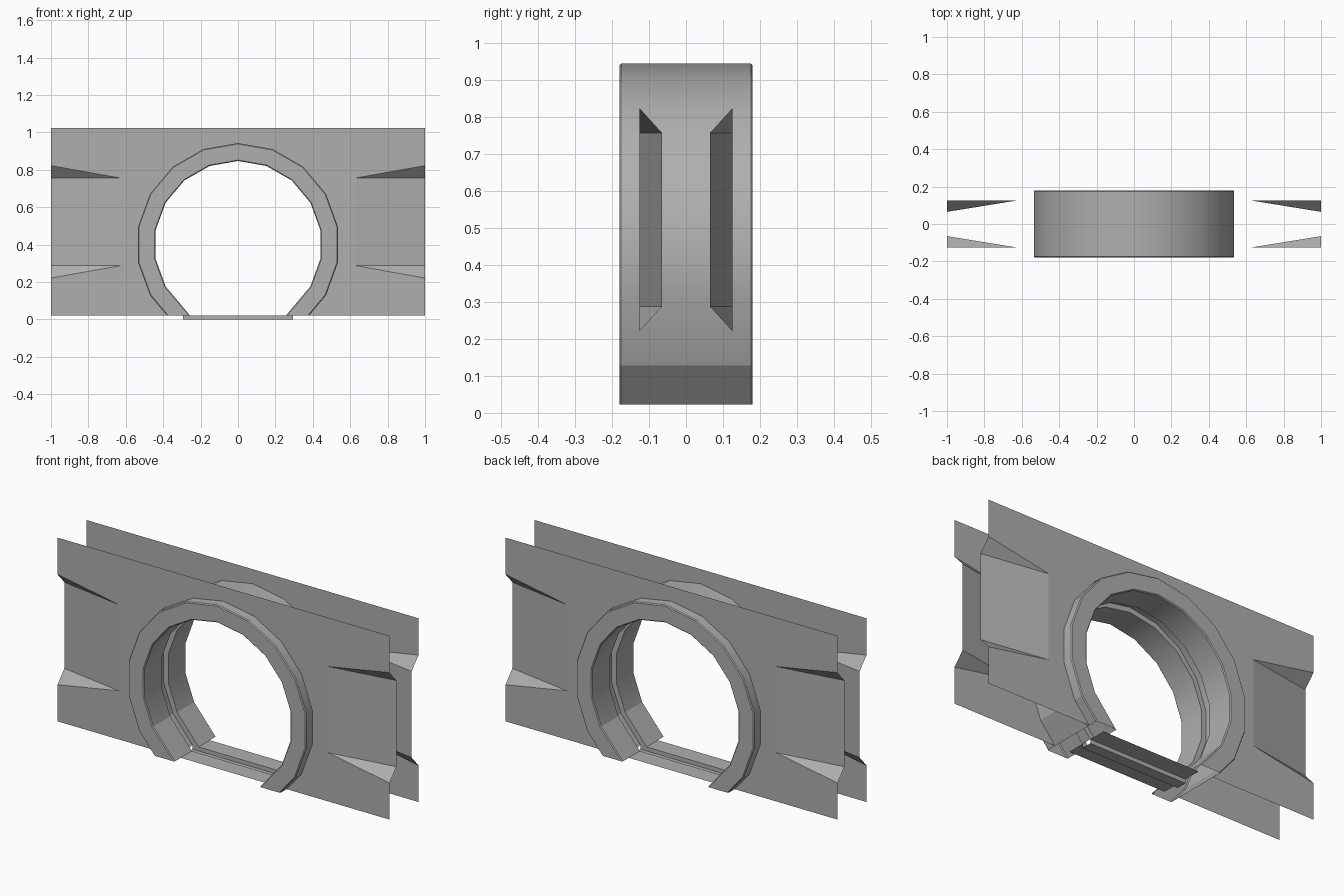
import bpy, bmesh
from math import sin, cos, radians

if "Cube" in bpy.data.objects:
    bpy.data.objects.remove(bpy.data.objects["Cube"])

BASE = 0.022      # height of the wall's lower edge
CZ = 0.4          # centre of the round opening
R_OUT, R_IN, R_GROOVE = 0.543, 0.447, 0.475
WALL_Y = 0.125    # distance of each wall skin from the middle
DEPTH = 0.18      # half depth of the ring
SLOT = 0.029      # half width of the door slot

grey = bpy.data.materials.new("dark_grey")
grey.diffuse_color = (0.43, 0.43, 0.43, 1)
grey.use_nodes = True
grey.node_tree.nodes["Principled BSDF"].inputs["Base Color"].default_value = grey.diffuse_color


def make_object(name, bm):
    mesh = bpy.data.meshes.new(name)
    bm.to_mesh(mesh)
    bm.free()
    mesh.materials.append(grey)
    obj = bpy.data.objects.new(name, mesh)
    bpy.context.collection.objects.link(obj)
    return obj


def arc_point(r, deg):
    return r * sin(radians(deg)), CZ + r * cos(radians(deg))


def half_arc(r):
    """18-sided arc from the top down the right side, cut at the base."""
    pts = [arc_point(r, d) for d in range(0, 121, 20)]
    (x0, z0), (x1, z1) = pts[-1], arc_point(r, 140)
    t = (BASE - z0) / (z1 - z0)
    return pts + [(x0 + t * (x1 - x0), BASE)]


def full_arc(r):
    half = half_arc(r)
    return [(-x, z) for x, z in reversed(half[1:])] + half


# Two thin wall skins with tapered recesses at the ends (one quarter, mirrored)
bm = bmesh.new()
vert = lambda x, y, z: bm.verts.new((x, y, z))
a = vert(0.63, -WALL_Y, 0.287)
b = vert(1, -0.065, 0.287)
c = vert(1, -0.065, 0.756)
d = vert(0.63, -WALL_Y, 0.756)
low = vert(1, -WALL_Y, 0.221)
high = vert(1, -WALL_Y, 0.822)
hole = [vert(x, -WALL_Y, z) for x, z in half_arc(R_OUT)]
bm.faces.new(hole + [vert(1, -WALL_Y, BASE), low, a, d, high,
                     vert(1, -WALL_Y, 1.022), vert(0, -WALL_Y, 1.022)])
for face in ((a, b, c, d), (a, low, b), (d, c, high)):
    bm.faces.new(face)
wall = make_object("wall_panels", bm)
mirror = wall.modifiers.new("mirror", 'MIRROR')
mirror.use_axis = (True, True, False)

# Round door frame: cross-section (y, radius) swept round the arc, feet left open
e = 0.005
half_profile = [(SLOT, R_GROOVE), (SLOT, R_IN), (DEPTH - e, R_IN),
                (DEPTH, R_IN + e), (DEPTH, R_OUT - e), (DEPTH - e, R_OUT)]
profile = half_profile + [(-y, r) for y, r in reversed(half_profile)]
bm = bmesh.new()
rails = [[bm.verts.new((x, y, z)) for x, z in full_arc(r)] for y, r in profile]
for i, rail in enumerate(rails):
    nxt = rails[(i + 1) % len(rails)]
    for j in range(len(rail) - 1):
        f = bm.faces.new((rail[j], nxt[j], nxt[j + 1], rail[j + 1]))
        f.smooth = 0 < j < len(rail) - 2      # the foot facets stay flat
bmesh.ops.recalc_face_normals(bm, faces=bm.faces[:])
for edge in bm.edges:
    if edge.is_manifold and edge.calc_face_angle() > radians(30):
        edge.smooth = False
ring = make_object("door_frame_ring", bm)

# Door sill: floor strip with a sunken slot
sill = [(-WALL_Y, BASE), (-SLOT, BASE), (-SLOT, 0), (SLOT, 0), (SLOT, BASE), (WALL_Y, BASE)]
W = 0.293
bm = bmesh.new()
left, right = ([bm.verts.new((x, y, z)) for y, z in sill] for x in (-W, W))
for i in range(len(sill) - 1):
    bm.faces.new((left[i], right[i], right[i + 1], left[i + 1]))
make_object("door_sill", bm)
